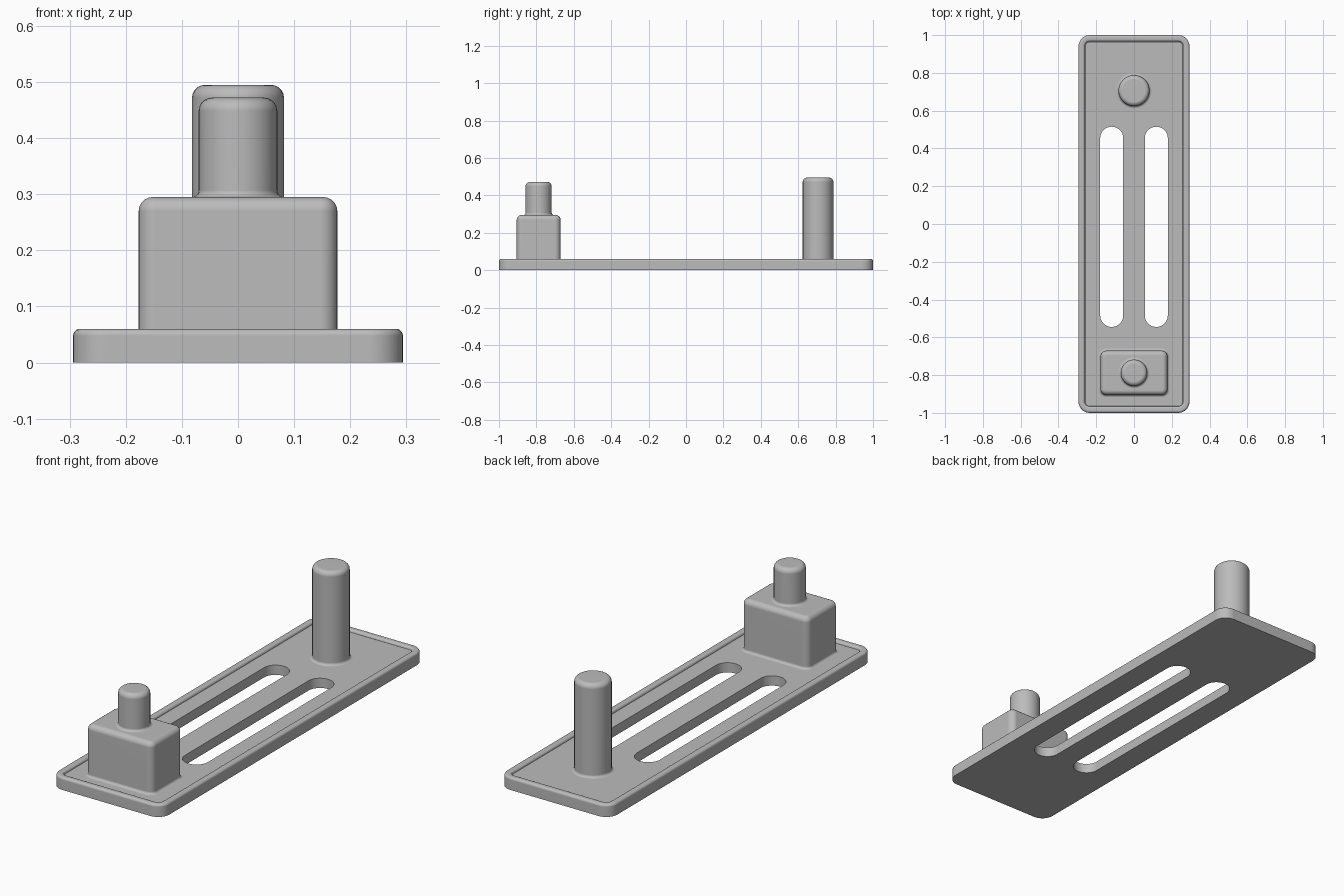
import bpy, bmesh
from math import sin, cos, pi

cube = bpy.data.objects.get("Cube")
if cube:
    bpy.data.objects.remove(cube, do_unlink=True)

GREY = (0.5, 0.5, 0.5, 1)
grey = bpy.data.materials.new("plain grey")
grey.use_nodes = True
grey.diffuse_color = GREY
grey.node_tree.nodes["Principled BSDF"].inputs["Base Color"].default_value = GREY


def arc(inset, z, r, start, end, steps=5):
    """Points of a fillet as (inset, height) pairs, angles in quarter turns."""
    angles = [(start + (end - start) * i / steps) * pi / 2 for i in range(steps + 1)]
    return [(inset - r * cos(a), z + r * sin(a)) for a in angles]


def loft(name, x, y, hx, hy, radius, profile, segs=8):
    """Stack rounded rectangles that follow a profile of (inset, height)."""
    bm = bmesh.new()
    loops = []
    for inset, z in profile:
        r = max(radius - inset, 0.012)
        ax, ay = hx - inset - r, hy - inset - r
        ring = []
        for q, (sx, sy) in enumerate(((1, 1), (-1, 1), (-1, -1), (1, -1))):
            for i in range(segs + 1):
                a = (q + i / segs) * pi / 2
                ring.append(bm.verts.new((x + sx * ax + r * cos(a),
                                          y + sy * ay + r * sin(a), z)))
        loops.append(ring)
    for low, high in zip(loops, loops[1:]):
        for i in range(len(low)):
            j = (i + 1) % len(low)
            bm.faces.new((low[i], low[j], high[j], high[i]))
    bm.faces.new(loops[0][::-1])
    bm.faces.new(loops[-1])
    bmesh.ops.remove_doubles(bm, verts=bm.verts, dist=0.00005)
    bmesh.ops.recalc_face_normals(bm, faces=bm.faces)
    mesh = bpy.data.meshes.new(name)
    bm.to_mesh(mesh)
    bm.free()
    mesh.materials.append(grey)
    obj = bpy.data.objects.new(name, mesh)
    bpy.context.collection.objects.link(obj)
    return obj


def activate(obj):
    bpy.ops.object.select_all(action="DESELECT")
    obj.select_set(True)
    bpy.context.view_layer.objects.active = obj


def smooth(obj):
    activate(obj)
    bpy.ops.object.shade_smooth_by_angle(angle=pi / 5)
    mod = obj.modifiers.new("flat face normals", "WEIGHTED_NORMAL")
    mod.keep_sharp = True


def post(name, y, hx, hy, radius, base, top, edge, foot=0.012):
    """Upright part with a flared foot and a rounded top edge."""
    flare = [(-i, z) for i, z in arc(-foot, base + foot, -foot, 1, 0)]
    flare = [(foot * (sin(t * pi / 10) - 1), base + foot * (1 - cos(t * pi / 10)))
             for t in range(6)]
    profile = [(-foot, base - 0.01)] + flare + arc(edge, top - edge, edge, 0, 1)
    smooth(loft(name, 0, y, hx, hy, radius, profile))


# Base plate with rounded rim and recessed floor
FLOOR = 0.047
plate_profile = ([(0, 0)] + arc(0.012, 0.048, 0.012, 0, 1)
                 + arc(0.022, 0.048, 0.012, 1, 2)
                 + [(0.036, FLOOR + 0.002), (0.04, FLOOR)])
plate = loft("base_plate", 0, 0, 0.294, 1.0, 0.06, plate_profile)

# Two long slots through the plate
for side in (-1, 1):
    cutter = loft("slot_cutter", side * 0.118, -0.015, 0.061, 0.53, 0.061,
                  [(0, -0.1), (0, 0.2)], 10)
    cutter.hide_render = True
    activate(plate)
    mod = plate.modifiers.new("slot", "BOOLEAN")
    mod.operation = "DIFFERENCE"
    mod.solver = "EXACT"
    mod.object = cutter
    bpy.ops.object.modifier_apply(modifier=mod.name)
    bpy.data.objects.remove(cutter, do_unlink=True)
smooth(plate)

# Front block with its short pin, and the tall rear pin
post("front_block", -0.788, 0.177, 0.117, 0.03, FLOOR, 0.295, 0.025)
post("front_pin", -0.788, 0.07, 0.07, 0.07, 0.295, 0.472, 0.023)
post("rear_pin", 0.706, 0.082, 0.082, 0.082, FLOOR, 0.495, 0.023)
